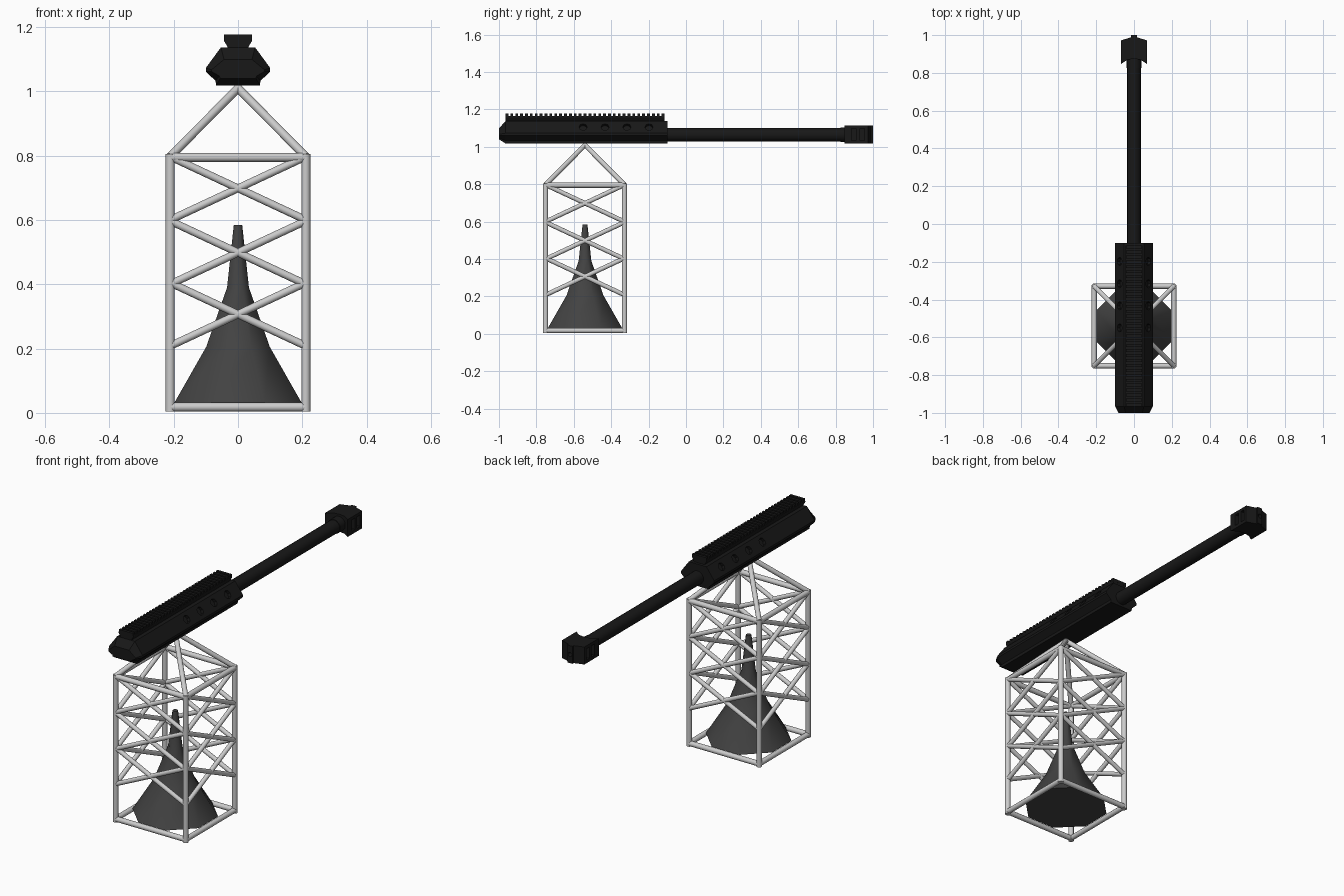
import bpy, bmesh
from math import cos, sin, pi, radians
from mathutils import Vector

if "Cube" in bpy.data.objects:
    bpy.data.objects.remove(bpy.data.objects["Cube"])

def material(name, v):
    m = bpy.data.materials.new(name)
    m.diffuse_color = (v, v, v, 1)
    m.use_nodes = True
    m.node_tree.nodes["Principled BSDF"].inputs["Base Color"].default_value = m.diffuse_color
    return m

BLACK = material("black_metal", 0.009)
DARK = material("dark_grey", 0.055)

def loft(name, rings, mat=None, smooth=None):
    """Closed solid skinned through rings of equal length."""
    bm = bmesh.new()
    vs = [[bm.verts.new(p) for p in r] for r in rings]
    n = len(vs[0])
    for a, b in zip(vs, vs[1:]):
        for i in range(n):
            bm.faces.new((a[i], a[(i + 1) % n], b[(i + 1) % n], b[i]))
    bm.faces.new(vs[0][::-1])
    bm.faces.new(vs[-1])
    return finish(name, bm, mat, smooth)

def finish(name, bm, mat=None, smooth=None):
    bmesh.ops.recalc_face_normals(bm, faces=bm.faces)
    me = bpy.data.meshes.new(name)
    bm.to_mesh(me)
    bm.free()
    ob = bpy.data.objects.new(name, me)
    bpy.context.collection.objects.link(ob)
    if mat:
        me.materials.append(mat)
    if smooth:
        bpy.ops.object.select_all(action='DESELECT')
        ob.select_set(True)
        bpy.context.view_layer.objects.active = ob
        bpy.ops.object.shade_smooth_by_angle(angle=radians(smooth))
    return ob

def bar(bm, a, b, r, n=12):
    """Round rod between two points."""
    a, b = Vector(a), Vector(b)
    d = b - a
    mat = d.to_track_quat('Z', 'Y').to_matrix().to_4x4()
    mat.translation = (a + b) / 2
    bmesh.ops.create_cone(bm, cap_ends=True, segments=n, radius1=r, radius2=r,
                          depth=d.length, matrix=mat)

def box(bm, lo, hi):
    lo, hi = Vector(lo), Vector(hi)
    vs = bmesh.ops.create_cube(bm, size=1)['verts']
    for v in vs:
        v.co = (lo + hi) / 2 + Vector(c * s for c, s in zip(v.co, hi - lo))

def cut(ob, cutter):
    cutter.hide_render = True
    cutter.hide_set(True)
    m = ob.modifiers.new("cut", 'BOOLEAN')
    m.operation, m.solver, m.object = 'DIFFERENCE', 'EXACT', cutter

# Lattice tower
CY, W, R = -0.54, 0.211, 0.014
corners = [(-W, CY - W), (W, CY - W), (W, CY + W), (-W, CY + W)]
posts, rails, braces, roof = (bmesh.new() for _ in range(4))
for i, p in enumerate(corners):
    q = corners[(i + 1) % 4]
    bar(posts, (*p, 0.004), (*p, 0.805), R)
    for z in (0.018, 0.795):
        bar(rails, (*p, z), (*q, z), R)
    for z in (0.208, 0.4, 0.6):
        top = z + 0.197
        bar(braces, (*p, z), (*q, top), 0.012)
        bar(braces, (*p, top), (*q, z), 0.012)
    bar(roof, (*p, 0.797), (0, CY, 1.01), 0.013)
for name, bm in (("tower_posts", posts), ("tower_rings", rails),
                 ("tower_cross_braces", braces), ("tower_peak_bars", roof)):
    finish(name, bm, None, 40)

# Flared octagonal core inside the tower
def octagon(r, z):
    c = r / cos(pi / 8)
    return [(c * cos(pi / 8 + k * pi / 4), CY + c * sin(pi / 8 + k * pi / 4), z)
            for k in range(8)]
loft("flared_core", [octagon(r, z) for r, z in
     ((0.2, 0.028), (0.099, 0.205), (0.034, 0.39), (0.013, 0.585))], DARK, 50)

# Gun housing: faceted section, tapered at the rear
half = [(0.068, 1.018), (0.07, 1.033), (0.1, 1.061), (0.1, 1.073), (0.053, 1.137)]
section = half + [(-x, z) for x, z in reversed(half)]
def ring(y, sx=1, sz=1):
    return [(x * sx, y, 1.062 + (z - 1.062) * sz) for x, z in section]
housing = loft("gun_housing", [ring(-1, 0.82, 0.5), ring(-0.965), ring(-0.1)], BLACK)

# Vent holes in the sloped sides
bm = bmesh.new()
for y in (-0.55, -0.433, -0.316, -0.198):
    for s in (-1, 1):
        bar(bm, (s * 0.062, y, 1.096), (s * 0.115, y, 1.134), 0.022, 8)
cut(housing, finish("vent_cutter", bm))

# Toothed top rail
prof = [(-0.03, 1.134), (0.03, 1.134), (0.044, 1.158), (0.044, 1.164),
        (-0.044, 1.164), (-0.044, 1.158)]
loft("top_rail", [[(x, y, z) for x, z in prof] for y in (-0.965, -0.115)], BLACK)
bm = bmesh.new()
for i in range(33):
    y = -0.965 + i * 0.0261
    box(bm, (-0.043, y, 1.16), (0.043, y + 0.015, 1.177))
finish("rail_teeth", bm, BLACK)

# Barrel and collar
bm = bmesh.new()
bar(bm, (0, -0.12, 1.065), (0, 0.88, 1.065), 0.036, 16)
bar(bm, (0, 0.825, 1.065), (0, 0.87, 1.065), 0.039, 16)
finish("barrel", bm, BLACK, 40)

# Arrow-shaped muzzle brake with side slots and a bore
plan = [(0, 0.875), (0.035, 0.87), (0.068, 0.848), (0.068, 0.972), (0.015, 0.989),
        (0.015, 1.0), (-0.015, 1.0), (-0.015, 0.989), (-0.068, 0.972),
        (-0.068, 0.848), (-0.035, 0.87)]
brake = loft("muzzle_brake", [[(x, y, z) for x, y in plan] for z in (1.018, 1.113)], BLACK)
bm = bmesh.new()
for s in (-1, 1):
    for y in (0.885, 0.93):
        box(bm, (s * 0.06 - 0.02, y, 1.035), (s * 0.06 + 0.02, y + 0.025, 1.097))
bar(bm, (0, 0.95, 1.065), (0, 1.02, 1.065), 0.012, 12)
cut(brake, finish("brake_cutter", bm))
